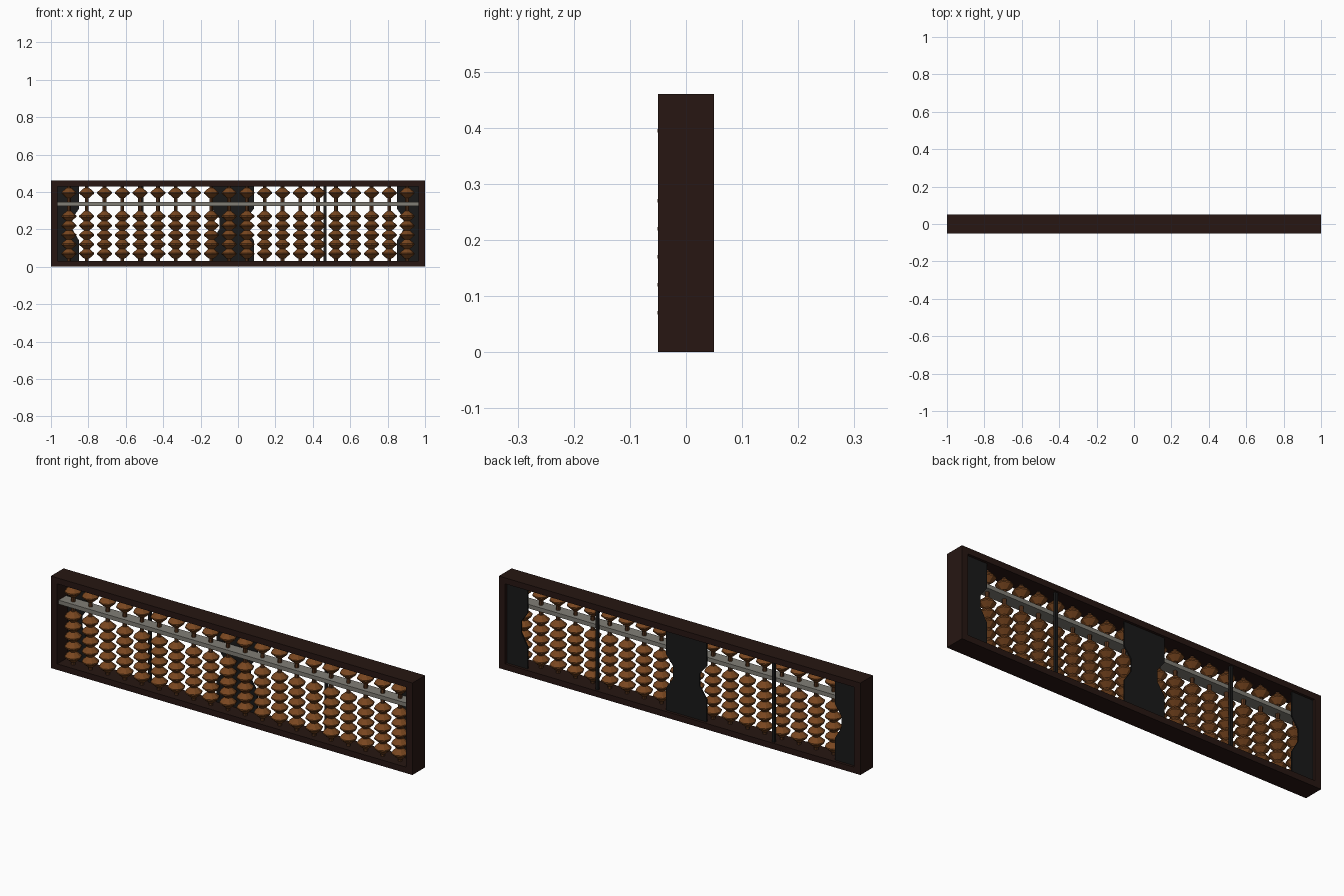
import bpy, bmesh, math

if "Cube" in bpy.data.objects:
    bpy.data.objects.remove(bpy.data.objects["Cube"])


def material(name, rgb):
    m = bpy.data.materials.new(name)
    m.diffuse_color = (*rgb, 1)
    m.use_nodes = True
    m.node_tree.nodes["Principled BSDF"].inputs["Base Color"].default_value = m.diffuse_color
    return m


FRAME = material("dark_wood", (0.02, 0.008, 0.006))
BEAD = material("bead_wood", (0.19, 0.062, 0.014))
ROD = material("rod_wood", (0.11, 0.04, 0.014))
BAR = material("grey_bar", (0.22, 0.21, 0.18))
PANEL = material("black_panel", (0.01, 0.01, 0.01))


def finish(name, bm, mat):
    bmesh.ops.recalc_face_normals(bm, faces=bm.faces)
    me = bpy.data.meshes.new(name)
    bm.to_mesh(me)
    bm.free()
    me.materials.append(mat)
    ob = bpy.data.objects.new(name, me)
    bpy.context.collection.objects.link(ob)
    return ob


def prism(name, outline, y0, y1, mat):
    """Extrude an x-z outline from y0 to y1."""
    bm = bmesh.new()
    face = bm.faces.new([bm.verts.new((x, y0, z)) for x, z in outline])
    geo = bmesh.ops.extrude_face_region(bm, geom=[face])["geom"]
    verts = [g for g in geo if isinstance(g, bmesh.types.BMVert)]
    bmesh.ops.translate(bm, verts=verts, vec=(0, y1 - y0, 0))
    return finish(name, bm, mat)


def box(name, x0, x1, y0, y1, z0, z1, mat):
    return prism(name, [(x0, z0), (x1, z0), (x1, z1), (x0, z1)], y0, y1, mat)


def lathe(name, profile, sides, mat):
    """Closed solid of revolution around z from (radius, z) rings."""
    bm = bmesh.new()
    rings = [[bm.verts.new((r * math.cos(i * math.tau / sides),
                            r * math.sin(i * math.tau / sides), z))
              for i in range(sides)] for r, z in profile]
    for a, b in zip(rings, rings[1:]):
        for i in range(sides):
            j = (i + 1) % sides
            bm.faces.new((a[i], a[j], b[j], b[i]))
    bm.faces.new(rings[0])
    bm.faces.new(rings[-1])
    return finish(name, bm, mat)


# Outer frame
T, H, D = 0.035, 0.46, 0.05
box("frame_bottom", -1, 1, -D, D, 0, 0.03, FRAME)
box("frame_top", -1, 1, -D, D, 0.43, H, FRAME)
box("frame_left", -1, -1 + T, -D, D, 0.03, 0.43, FRAME)
box("frame_right", 1 - T, 1, -D, D, 0.03, 0.43, FRAME)

# Reckoning bar
box("reckoning_bar", -1 + T, 1 - T, -0.04, 0.02, 0.325, 0.345, BAR)

# Back panels with notched inner edges
Z0, Z1 = 0.03, 0.43


def notched(x, dx):
    return [(x, Z0), (x, 0.14), (x + dx, 0.20), (x + dx, 0.26), (x, 0.31), (x, Z1)]


prism("panel_left", [(-1 + T, Z1), (-1 + T, Z0)] + notched(-0.85, -0.035), 0.03, 0.037, PANEL)
prism("panel_right", [(1 - T, Z1), (1 - T, Z0)] + notched(0.85, 0.035), 0.03, 0.037, PANEL)
prism("panel_centre", notched(0.085, -0.04) + notched(-0.14, 0.04)[::-1], 0.03, 0.037, PANEL)

# Back struts
for i, x in enumerate((-0.511, 0.465)):
    box(f"back_strut_{i}", x - 0.007, x + 0.007, 0.028, 0.04, Z0, Z1, PANEL)

# Rods and beads, sharing meshes
AXIS_Y = -0.0105
rod = lathe("rod_0", [(0.01, 0.03), (0.01, 0.43)], 8, ROD)
bead = lathe("bead_0_0", [(0.013, -0.027), (0.04, -0.003), (0.04, 0.003), (0.013, 0.027)], 8, BEAD)
heights = (0.395, 0.27, 0.22, 0.17, 0.12, 0.07)
for c in range(20):
    x = -0.904 + c * 1.808 / 19
    r = rod if c == 0 else bpy.data.objects.new(f"rod_{c}", rod.data)
    r.location = (x, AXIS_Y, 0)
    if c:
        bpy.context.collection.objects.link(r)
    for k, z in enumerate(heights):
        b = bead if c == k == 0 else bpy.data.objects.new(f"bead_{c}_{k}", bead.data)
        b.location = (x, AXIS_Y, z)
        if c or k:
            bpy.context.collection.objects.link(b)
